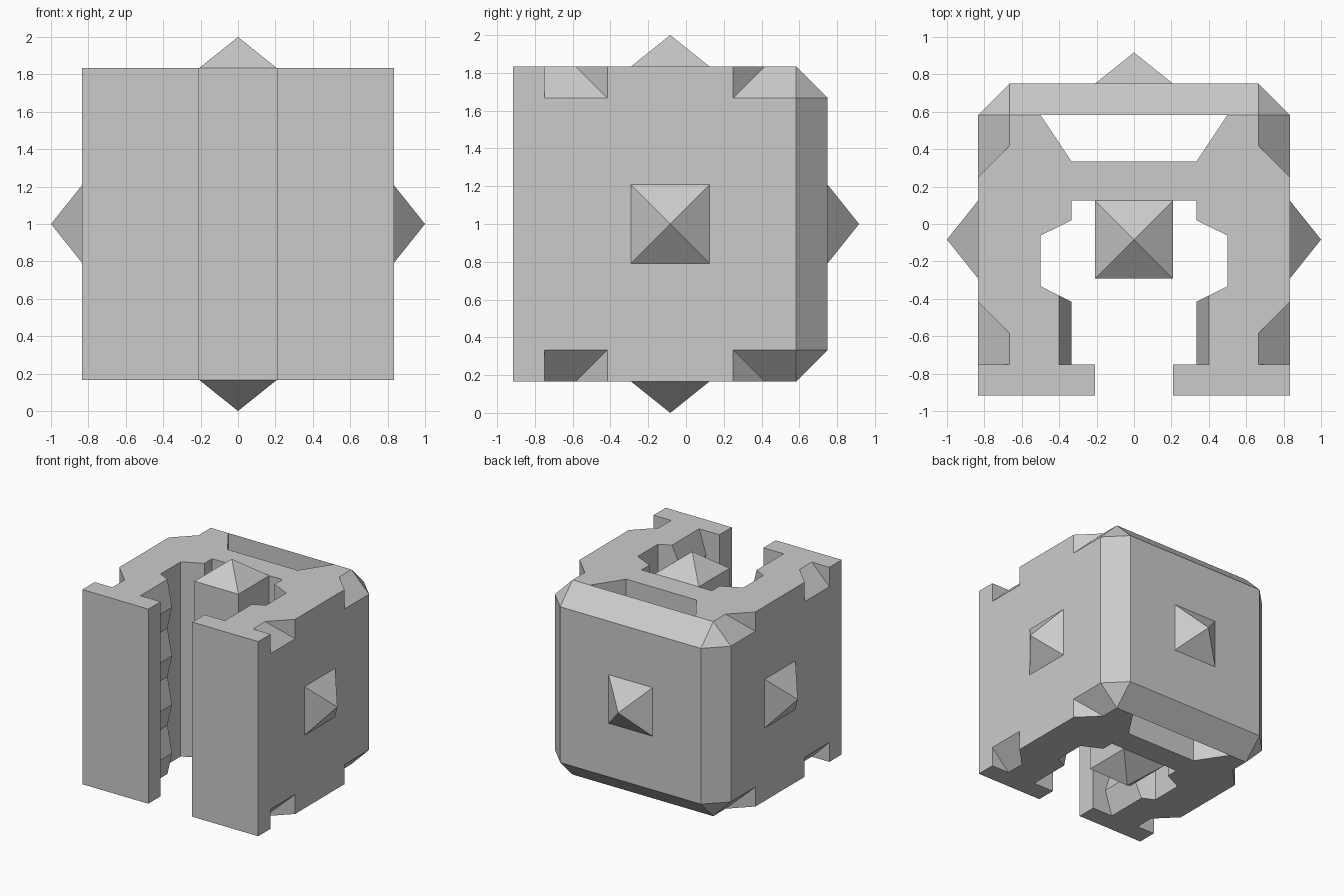
import bpy, bmesh
from mathutils import Vector, Matrix

if "Cube" in bpy.data.objects:
    bpy.data.objects.remove(bpy.data.objects["Cube"])

U = 1 / 6            # design module
Z0, Z1 = U, 11 * U   # bottom and top of the block
CY = -U / 2          # centre of the block in y


def finish(name, bm):
    bmesh.ops.recalc_face_normals(bm, faces=bm.faces)
    me = bpy.data.meshes.new(name)
    bm.to_mesh(me)
    bm.free()
    ob = bpy.data.objects.new(name, me)
    bpy.context.collection.objects.link(ob)
    return ob


def prism(bm, pts, offset):
    """Extrude a closed loop of 3D points along offset."""
    face = bm.faces.new([bm.verts.new(p) for p in pts])
    geo = bmesh.ops.extrude_face_region(bm, geom=[face], use_keep_orig=True)["geom"]
    bmesh.ops.translate(bm, vec=offset, verts=[v for v in geo if isinstance(v, bmesh.types.BMVert)])


def hull(bm, pts):
    bmesh.ops.convex_hull(bm, input=[bm.verts.new(p) for p in pts])
    bmesh.ops.dissolve_limit(bm, angle_limit=0.01, verts=bm.verts, edges=bm.edges)


def boolean(target, tool, operation):
    mod = target.modifiers.new(tool.name, 'BOOLEAN')
    mod.operation = operation
    mod.solver = 'EXACT'
    mod.object = tool
    bpy.context.view_layer.objects.active = target
    bpy.ops.object.modifier_apply(modifier=mod.name)
    bpy.data.objects.remove(tool)


# Block: half outline seen from above, mirrored, with centre post and rear slot
half = [(1.25, -1.75), (1.25, .75), (2, .75), (2, .12), (3, -.37), (3, -2), (2, -2.5),
        (2, -4.5), (1.25, -4.5), (1.25, -5.5), (5, -5.5), (5, 3.5), (3, 3.5), (2, 2)]
outline = half + [(-x, y) for x, y in reversed(half)]
bm = bmesh.new()
prism(bm, [(x * U, y * U, Z0) for x, y in outline], (0, 0, Z1 - Z0))
block = finish("block", bm)

# Bevelled notches on the side edges, front and rear, top and bottom
bm = bmesh.new()
for sx in (1, -1):
    for sz in (1, -1):
        for ya, yb, ye in ((.1833, .4833, .65), (-.35, -.65, -.75)):
            pts = [(.9, ya, .6), (.6, yb, .9), (.9, ya, .9), (.9, ye, .6), (.6, ye, .9), (.9, ye, .9)]
            hull(bm, [(sx * x, y, 1 + sz * z) for x, y, z in pts])
boolean(block, finish("notch_cutter", bm), 'DIFFERENCE')

# Zigzag ribs on the inner faces of the front legs
bm = bmesh.new()
zig = [(.4 if i % 2 == 0 else 2 * U, Z0 + i * 1.25 * U) for i in range(9)]
loop = [(.28, Z0 - .1), (.4, Z0 - .1)] + zig + [(.4, Z1 + .1), (.28, Z1 + .1)]
for s in (1, -1):
    prism(bm, [(s * x, -.75, z) for x, z in loop], (0, .39, 0))
boolean(block, finish("rib_cutter", bm), 'DIFFERENCE')

# Back wall with chamfered edges and corners
bm = bmesh.new()
pts = []
for sx in (1, -1):
    for sz in (1, -1):
        for x, y, z in ((5, 3.5, 4), (4, 3.5, 5), (4, 4.5, 4)):
            pts.append((sx * x * U, y * U, 1 + sz * z * U))
hull(bm, pts)
boolean(block, finish("back_wall", bm), 'UNION')


# Pyramid studs on the two sides, the back, and both ends of the centre post
def stud(name, base, direction):
    bm = bmesh.new()
    r = 1.25 * U
    rot = Vector((0, 0, 1)).rotation_difference(Vector(direction)).to_matrix().to_4x4()
    ring = [bm.verts.new(p) for p in ((r, r, 0), (-r, r, 0), (-r, -r, 0), (r, -r, 0))]
    tip = bm.verts.new((0, 0, U))
    for i in range(4):
        bm.faces.new((ring[i], ring[(i + 1) % 4], tip))
    bm.transform(Matrix.Translation(base) @ rot)
    finish(name, bm)


stud("right_stud", (5 * U, CY, 1), (1, 0, 0))
stud("left_stud", (-5 * U, CY, 1), (-1, 0, 0))
stud("back_stud", (0, 4.5 * U, 1), (0, 1, 0))
stud("top_stud", (0, CY, Z1), (0, 0, 1))
stud("bottom_stud", (0, CY, Z0), (0, 0, -1))
